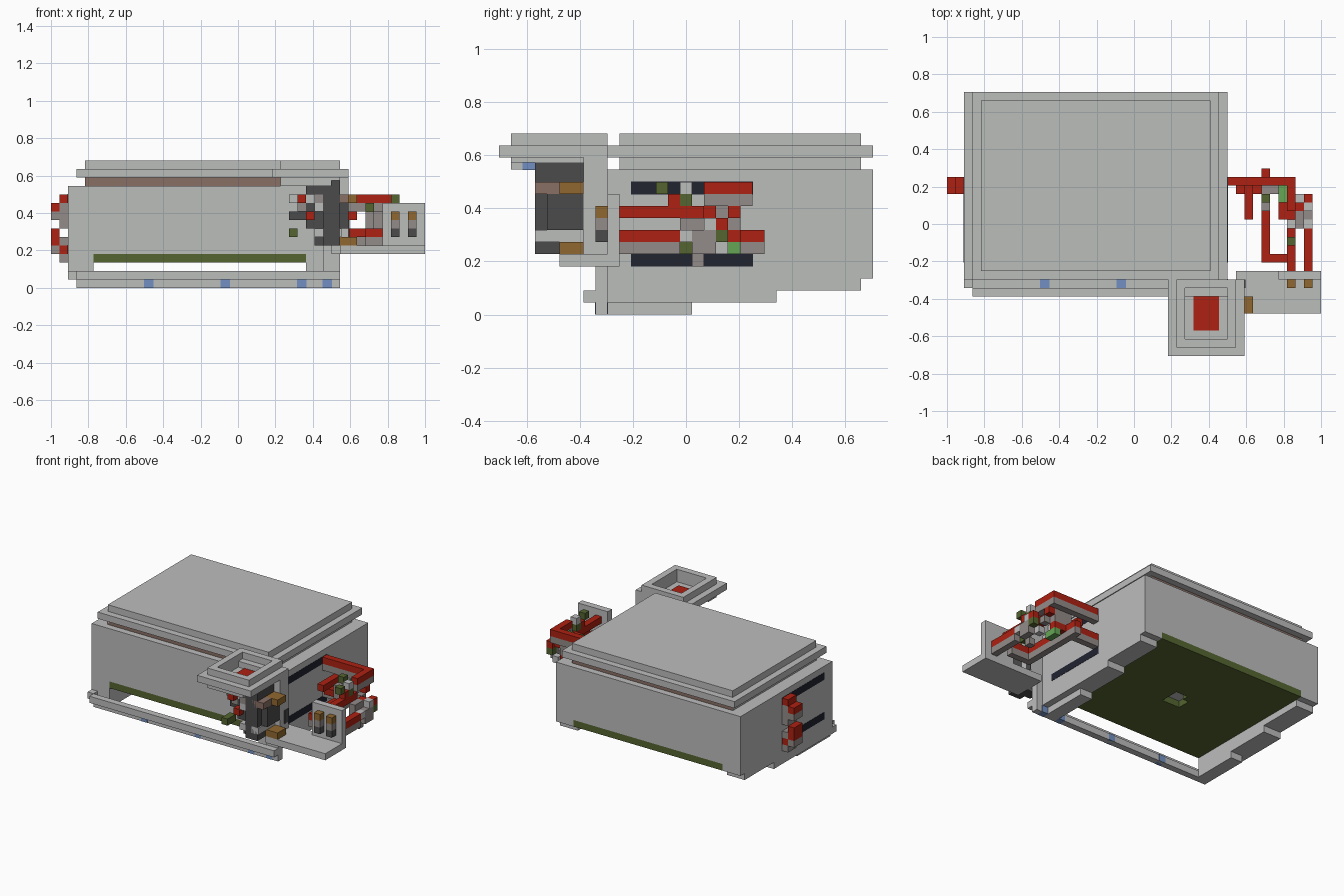
import bpy
import bmesh
from mathutils import Vector

old = bpy.data.objects.get("Cube")
if old:
    bpy.data.objects.remove(old, do_unlink=True)

UNIT = 2 / 44
ORIGIN = Vector((22, 15.5, 0))


def material(name, r, g, b):
    mat = bpy.data.materials.new(name)
    mat.use_nodes = True
    mat.diffuse_color = (r, g, b, 1)
    mat.node_tree.nodes["Principled BSDF"].inputs["Base Color"].default_value = (r, g, b, 1)
    return mat


GREY = material("light grey", .5, .51, .5)
RED = material("red", .42, .015, .006)
DARK = material("charcoal", .07, .07, .07)
OCHRE = material("ochre", .28, .14, .03)
BROWN = material("brown", .25, .16, .13)
TAUPE = material("taupe", .29, .26, .25)
OLIVE = material("olive green", .09, .13, .03)
GREEN = material("bright green", .13, .38, .09)
NAVY = material("navy", .015, .017, .03)
BLUE = material("blue", .17, .28, .54)


def blocks(name, mat, *boxes, grow=0.0):
    """One object from boxes given as x, y, z ranges in grid cells."""
    bm = bmesh.new()
    for x, y, z in boxes:
        low = Vector((x[0], y[0], z[0])) - Vector((grow,) * 3)
        high = Vector((x[1], y[1], z[1])) + Vector((grow,) * 3)
        made = bmesh.ops.create_cube(bm, size=1)["verts"]
        for v in made:
            v.co = ((low + high) / 2 + v.co * (high - low) - ORIGIN) * UNIT
            v.co.z = max(v.co.z, 0)
    mesh = bpy.data.meshes.new(name)
    bm.to_mesh(mesh)
    bm.free()
    mesh.materials.append(mat)
    obj = bpy.data.objects.new(name, mesh)
    bpy.context.collection.objects.link(obj)
    return obj


def cell(x, y, z):
    return (x, x + 1), (y, y + 1), (z, z + 1)


def frame(x, y, z, w):
    """Four bars of width w around a rectangle."""
    (a, b), (c, d) = x, y
    return [((a, b), (c, c + w), z), ((a, b), (d - w, d), z),
            ((a, a + w), (c + w, d - w), z), ((b - w, b), (c + w, d - w), z)]


# Main tank and stepped lid
blocks("tank", GREY, ((2, 33), (9, 31), (4, 12)))
blocks("lid_neck", GREY, ((4, 31), (11, 29), (12, 13)))
blocks("lid_seal", BROWN, *[((4, 31), y, (12, 13)) for y in ((10, 11), (29, 30))])
blocks("lid_overhang", GREY, ((3, 32), (9, 31), (13, 14)))
blocks("lid_top", GREY, ((4, 31), (10, 30), (14, 15)))
blocks("lid_seal_ends", GREY, *[(x, (10, 30), (12, 13)) for x in ((3.98, 4.2), (30.8, 31.02))])

# Floor with drain hole
blocks("floor", OLIVE, ((5, 30), (9, 18), (3, 4)), ((5, 30), (21, 31), (3, 4)),
       ((5, 16), (18, 21), (3, 4)), ((19, 30), (18, 21), (3, 4)))
blocks("drain_plug", OLIVE, cell(16, 20, 3))

# Side rails stepping down towards the front
steps = [((9, 16), 0), ((16, 23), 1), ((23, 30), 2), ((30, 31), 3)]
for side, inner, outer in (("right", (3, 5), (2, 3)), ("left", (30, 32), (32, 33))):
    blocks(side + "_rail", GREY, *[(inner, y, (z, 4)) for y, z in steps])
    blocks(side + "_outer_rail", GREY, *[(outer, y, (max(z, 1), 4)) for y, z in steps],
           (outer, (8, 9), (1, 2)))
blocks("front_rail", GREY, ((3, 34), (8, 9), (0, 1)))
blocks("front_lip", GREY, ((3, 34), (7, 8), (1, 2)))
blocks("rail_lamps", BLUE, *[cell(x, 8, 0) for x in (11, 20, 29, 32)], grow=.04)

# Dark slots on both ends of the tank
for side, x in (("right", (2, 2.1)), ("left", (32.9, 33))):
    blocks(side + "_slots", NAVY, *[(x, (11, 21), z) for z in ((4, 5), (10, 11))], grow=.04)

# Valve stack on the right end
back, front = (0, 1), (1, 2)
deep = (19, 21)
blocks("right_valve_red", RED, (back, deep, (9, 10)), (back, deep, (5, 7)),
       (front, deep, (10, 11)), (front, deep, (4, 5)))
blocks("right_valve_taupe", TAUPE, (back, deep, (8, 9)), (back, deep, (4, 5)),
       (front, deep, (7, 10)), (front, deep, (3, 4)), (front, deep, (5, 6)))

# Hopper
blocks("hopper_flange", GREY, *frame((26, 35), (0, 9), (13, 14), 2))
blocks("hopper_rim", GREY, *frame((27, 34), (1, 9), (14, 15), 1))
blocks("hopper_floor", GREY, ((27, 34), (1, 8), (12.6, 13.1)))
blocks("hopper_fill", RED, ((29, 32), (3, 7), (13, 13.2)))
blocks("hopper_brace", GREY, ((27, 33), (1, 3), (12, 12.6)), ((27, 33), (7, 9), (12, 12.6)))
blocks("hopper_lamps", BLUE, cell(28, 2, 12), cell(32, 2, 12), grow=.04)
blocks("hopper_column", GREY, ((32, 34), (8, 9), (1, 13)), ((33, 35), (7, 9), (4, 13)))
blocks("column_hatch", DARK, ((35, 35.1), (8, 9), (6, 8)))

# Machine under the hopper
blocks("machine_body", DARK, ((30, 34), (3, 7), (11, 13)), ((32, 34), (3, 7), (5, 11)),
       ((30, 33), (4, 7), (7, 10)), ((28, 30), (5, 7), (8, 9)), ((31, 32), (4, 6), (5, 7)),
       ((34, 35), (4, 7), (7, 10)))
blocks("machine_panels", GREY, ((29, 31), (4, 6), (10, 11)), cell(31, 3, 9),
       ((33, 34.2), (3, 7), (6, 7)), cell(31, 3, 6), cell(28, 4, 10))
blocks("machine_pipes", TAUPE, cell(31, 3, 10), cell(29, 4, 9), ((31, 33), (7, 8), (9, 10)))
blocks("machine_buttons", RED, cell(30, 3, 8), cell(29, 3, 10))
blocks("machine_handle", OLIVE, ((28, 29), (3, 5), (6, 7)))
blocks("machine_brackets", OCHRE, ((34, 36), (5, 7), (10, 11)), ((34, 36), (5, 7), (5, 6)))
blocks("machine_spout", BROWN, ((33, 35), (3, 5), (10, 11)))

# Side shelf with two bottles
blocks("shelf", GREY, ((34, 44), (5, 10), (4, 5)))
blocks("shelf_back", GREY, ((39, 44), (9, 10), (5, 10)))
for side, x in (("inner", 40), ("outer", 42)):
    blocks(side + "_bottle_base", DARK, cell(x, 8, 6))
    blocks(side + "_bottle", TAUPE, cell(x, 8, 7))
    blocks(side + "_bottle_cap", OCHRE, cell(x, 8, 8))

# Upper and lower pipe loops: red above, taupe below
upper = [((33, 41), (20, 21)), ((40, 41), (17, 20))]
lower = [((37, 38), (11, 20)), ((38, 41), (11, 12)), ((33, 38), (20, 21))]
for name, runs, z in (("upper_loop", upper, 10), ("lower_loop", lower, 6)):
    blocks(name, RED, *[(x, y, (z, z + 1)) for x, y in runs])
    blocks(name + "_underside", TAUPE, *[(x, y, (z - 1, z)) for x, y in runs])

# Bottle feed pipes
blocks("feed_pipes", RED, ((40, 41), (10, 17), (8, 9)), ((42, 43), (10, 15), (6, 7)),
       cell(41, 17, 7), cell(42, 18, 7), cell(40, 14, 9), cell(40, 19, 8))
blocks("feed_pipe_undersides", TAUPE, ((42, 43), (10, 15), (5, 6)), ((41, 42), (15, 17), (6, 8)),
       ((42, 43), (16, 18), (5, 7)), cell(40, 18, 7), cell(41, 16, 4))
blocks("feed_joints", GREY, cell(42, 17, 7), cell(40, 15, 10), cell(41, 18, 5), cell(42, 15, 6))

# Centre valves inside the loops
blocks("valve_pipes", RED, ((35, 36), (16, 20), (8, 9)), ((34, 40), (19, 20), (6, 7)),
       ((37, 38), (16, 22), (6, 7)), ((39, 40), (16, 18), (8, 9)))
blocks("valve_fittings", TAUPE, ((37, 38), (17, 20), (7, 9)), ((38, 40), (19, 20), (7, 9)),
       ((37, 38), (21, 22), (5, 6)))
blocks("valve_handles", OLIVE, cell(40, 13, 10), cell(40, 15, 9), cell(41, 15, 5),
       cell(42, 18, 6), cell(37, 18, 9))
blocks("valve_light", GREEN, ((39, 40), (18, 20), (5, 6)), ((39, 40), (18, 20), (9, 10)))
